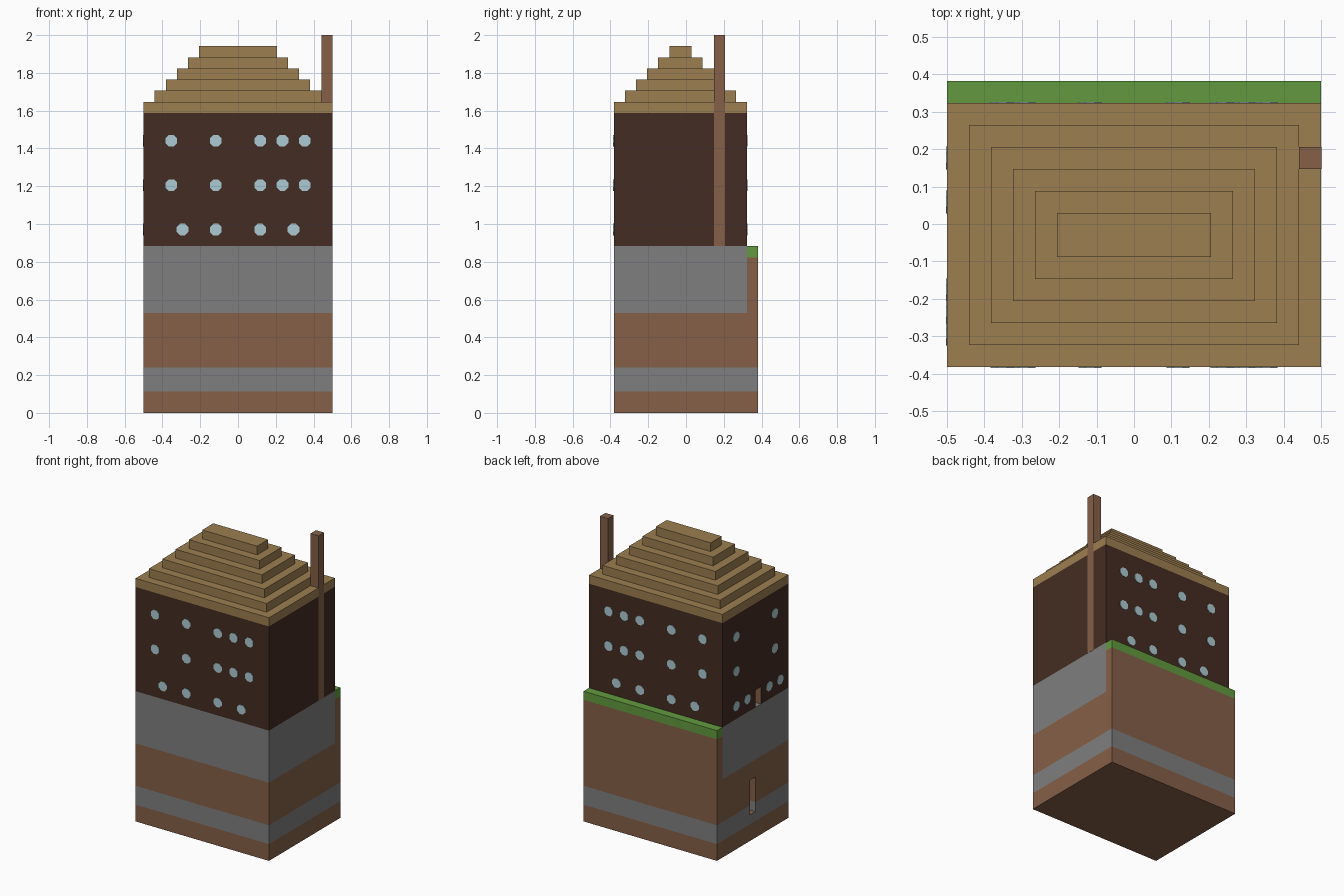
import bpy, bmesh, math
from mathutils import Matrix, Vector

U = 1 / 17  # block size
cube = bpy.data.objects.get("Cube")
if cube:
    bpy.data.objects.remove(cube)


def material(name, rgb):
    """Flat colour from an 8-bit sRGB triple."""
    lin = [((c / 255 + 0.055) / 1.055) ** 2.4 for c in rgb] + [1]
    m = bpy.data.materials.new(name)
    m.use_nodes = True
    m.diffuse_color = lin
    m.node_tree.nodes["Principled BSDF"].inputs["Base Color"].default_value = lin
    return m


earth = material("earth brown", (134, 96, 72))
stone = material("stone grey", (127, 127, 127))
timber = material("dark timber", (68, 44, 34))
thatch = material("roof tan", (156, 126, 80))
grass = material("grass green", (98, 154, 62))
glass = material("pale glass", (172, 203, 211))


def finish(name, bm, mats):
    bmesh.ops.recalc_face_normals(bm, faces=bm.faces)
    mesh = bpy.data.meshes.new(name)
    bm.to_mesh(mesh)
    bm.free()
    for m in mats:
        mesh.materials.append(m)
    ob = bpy.data.objects.new(name, mesh)
    bpy.context.collection.objects.link(ob)
    return ob


def block(name, xs, ys, zs, mats, bands=(), index=0):
    """Box given in block units; faces between the two band heights get index 1."""
    bm = bmesh.new()
    lo, hi = (Vector(p) * U for p in zip(xs, ys, zs))
    place = Matrix.Translation((lo + hi) / 2) @ Matrix.Diagonal((*(hi - lo), 1))
    bmesh.ops.create_cube(bm, size=1, matrix=place)
    for z in bands:
        bmesh.ops.bisect_plane(bm, geom=bm.verts[:] + bm.edges[:] + bm.faces[:],
                               plane_co=(0, 0, z * U), plane_no=(0, 0, 1))
    for f in bm.faces:
        z = f.calc_center_median().z / U
        side = abs(f.normal.z) < 0.5
        f.material_index = 1 if bands and side and bands[0] < z < bands[1] else index
    return finish(name, bm, mats)


def carve(target, cutter):
    """Cut a recess and discard the cutter."""
    cutter.hide_render = True
    mod = target.modifiers.new("recess", 'BOOLEAN')
    mod.object, mod.operation, mod.solver = cutter, 'DIFFERENCE', 'EXACT'
    bpy.context.view_layer.objects.active = target
    bpy.ops.object.modifier_apply(modifier=mod.name)
    bpy.data.objects.remove(cutter)


WIDE = (-8.5, 8.5)
HOUSE = (-6.5, 5.5)
BANK = (5.5, 6.5)

# Ground with a stone seam and a narrow slot in the side
SEAM = (1.93, 4.1)
ground = block("ground", WIDE, (-6.5, 6.5), (0, 9), [earth, stone], SEAM)
carve(ground, block("slot_cutter", (-9, -7.5), (-0.5, 0.5), (3, 7), [earth, stone], SEAM))

# Stone foundation, earth bank and grass strip behind it
block("foundation", WIDE, HOUSE, (9, 15), [stone])
block("earth_bank", WIDE, BANK, (9, 14), [earth])
block("grass_strip", WIDE, BANK, (14, 15), [grass])

# House walls with a side doorway
walls = block("walls", WIDE, HOUSE, (15, 27), [timber, earth])
carve(walls, block("door_cutter", (-9, -7.5), (-1.5, -0.5), (14, 17), [timber, earth], index=1))

# Stepped roof
for i in range(6):
    block(f"roof_step_{i + 1}", (-8.5 + i, 8.5 - i), (-6.5 + i, 5.5 - i),
          (27 + i, 28 + i), [thatch])

# Chimney, set almost flush into the wall
block("chimney", (7.5, 8.52), (2.5, 3.5), (15, 34), [earth])


def windows(name, angle, distance, rows):
    """Thin octagonal panes on the wall that faces -y after turning by angle."""
    bm = bmesh.new()
    turn = Matrix.Rotation(angle, 4, 'Z')
    flat = Matrix.Rotation(math.pi / 2, 4, 'X') @ Matrix.Rotation(math.pi / 8, 4, 'Z')
    r = 0.031 / math.cos(math.pi / 8)
    for z, columns in rows:
        for x in columns:
            spot = Matrix.Translation(Vector((x, -distance, z)) * U)
            bmesh.ops.create_cone(bm, cap_ends=True, segments=8, radius1=r, radius2=r,
                                  depth=0.006, matrix=turn @ spot @ flat)
    finish(name, bm, [glass])


LONG = [(24.5, (-6, -2, 2, 4, 6)), (20.5, (-6, -2, 2, 4, 6)), (16.5, (-5, -2, 2, 5))]
SIDE = [(24.5, (-3, 4)), (20.5, (-3, 4)), (16.5, (-3, -1, 3, 5))]
windows("front_windows", 0, 6.5, LONG)
windows("back_windows", math.pi, 5.5, [(z, [-x for x in c]) for z, c in LONG])
windows("right_windows", -math.pi / 2, 8.5, SIDE)
